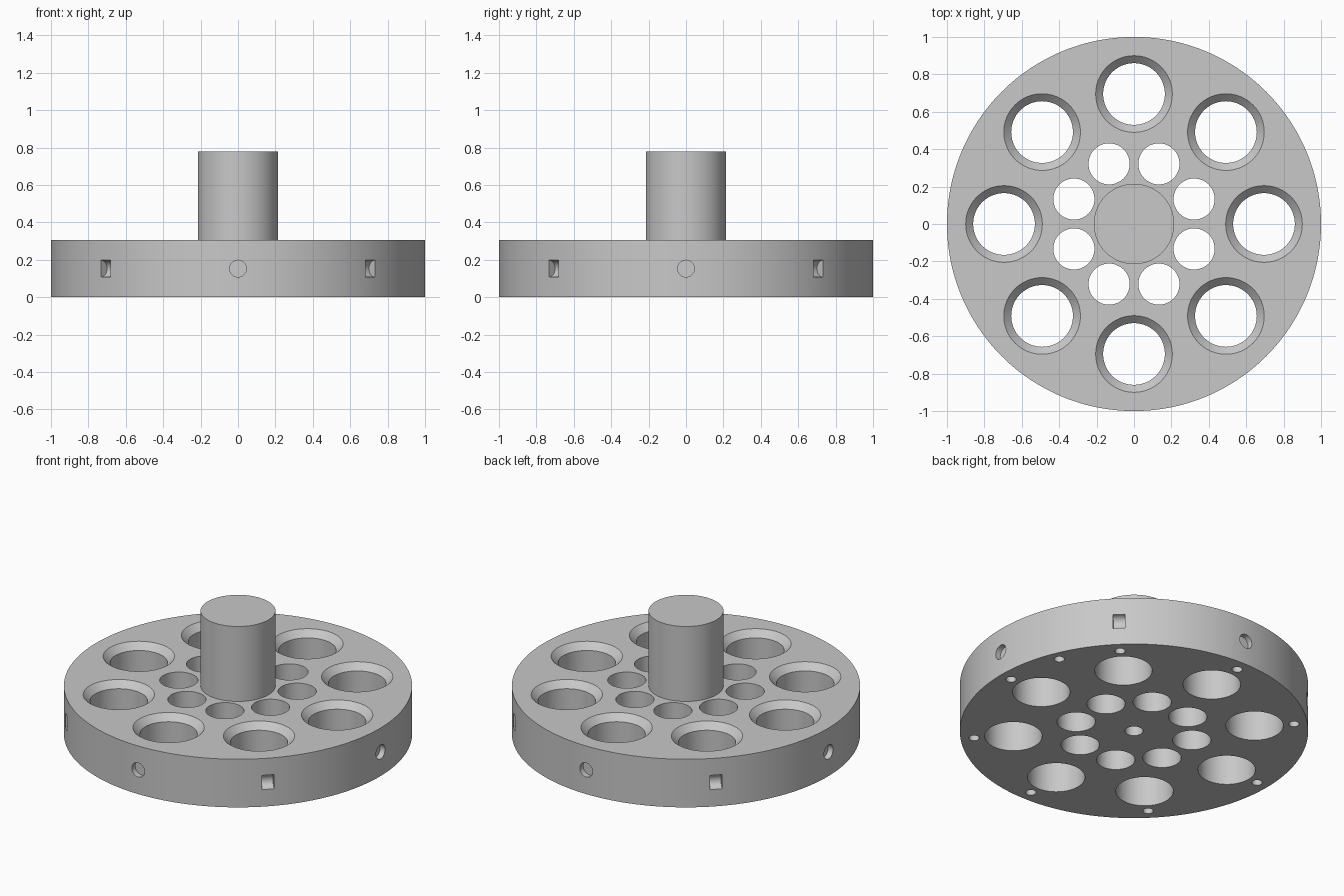
import bpy
import bmesh
from math import pi, sin, cos, radians
from mathutils import Matrix

cube = bpy.data.objects.get("Cube")
if cube:
    bpy.data.objects.remove(cube, do_unlink=True)

DISC_TOP = 0.305
SHAFT_TOP = 0.78
POCKET_Z = 0.153

grey = bpy.data.materials.new("plain grey")
grey.use_nodes = True
grey.diffuse_color = (0.58, 0.58, 0.58, 1)
grey.node_tree.nodes["Principled BSDF"].inputs["Base Color"].default_value = grey.diffuse_color


def lathe(bm, profile, matrix=Matrix(), segments=48):
    """Closed solid turned around z from (radius, height) pairs, bottom to top."""
    rings = []
    for radius, z in profile:
        rings.append([bm.verts.new(matrix @ Matrix.Rotation(2 * pi * i / segments, 4, 'Z')
                                   @ Matrix.Translation((radius, 0, z)).to_translation())
                      for i in range(segments)])
    for low, high in zip(rings, rings[1:]):
        for i in range(segments):
            j = (i + 1) % segments
            bm.faces.new((low[i], low[j], high[j], high[i]))
    bm.faces.new(rings[0][::-1])
    bm.faces.new(rings[-1])


def make_object(name, bm):
    mesh = bpy.data.meshes.new(name)
    bm.normal_update()
    bm.to_mesh(mesh)
    bm.free()
    mesh.materials.append(grey)
    obj = bpy.data.objects.new(name, mesh)
    bpy.context.collection.objects.link(obj)
    return obj


def activate(obj):
    bpy.ops.object.select_all(action='DESELECT')
    obj.select_set(True)
    bpy.context.view_layer.objects.active = obj


def polar(angle, radius, z=0):
    """Frame at a point around the disc, its x axis pointing outwards."""
    return Matrix.Rotation(radians(angle), 4, 'Z') @ Matrix.Translation((radius, 0, z))


# Disc body and central shaft
bm = bmesh.new()
lathe(bm, [(1, 0), (1, DISC_TOP)], segments=192)
disc = make_object("disc", bm)

bm = bmesh.new()
lathe(bm, [(0.215, DISC_TOP - 0.005), (0.215, SHAFT_TOP)], segments=96)
shaft = make_object("shaft", bm)

# All holes gathered in one cutter
bm = bmesh.new()
for k in range(8):
    angle = 45 * k
    # large through hole with chamfered mouth
    lathe(bm, [(0.165, -0.05), (0.165, DISC_TOP - 0.04), (0.215, DISC_TOP + 0.01)],
          polar(angle, 0.695), 64)
    # small through hole of the inner ring
    lathe(bm, [(0.11, -0.05), (0.11, DISC_TOP + 0.05)], polar(angle + 22.5, 0.348))
    # blind rim hole underneath
    lathe(bm, [(0.03, -0.05), (0.03, 0.08)], polar(angle, 0.922), 32)
    # side pocket: radial on the axes, lying along the rim on the diagonals
    turn = Matrix.Rotation(pi / 2, 4, 'X' if k % 2 else 'Y')
    lathe(bm, [(0.045, -0.035), (0.045, 0.035)], polar(angle, 1, POCKET_Z) @ turn, 32)
# single index hole and centre hole underneath
lathe(bm, [(0.03, -0.05), (0.03, 0.08)], polar(22.5, 0.93), 32)
lathe(bm, [(0.052, -0.05), (0.052, 0.2)])
bmesh.ops.recalc_face_normals(bm, faces=bm.faces)
cutter = make_object("hole_cutter", bm)
cutter.hide_render = True

cut = disc.modifiers.new("holes", 'BOOLEAN')
cut.operation = 'DIFFERENCE'
cut.solver = 'EXACT'
cut.object = cutter
activate(disc)
bpy.ops.object.modifier_apply(modifier=cut.name)
bpy.data.objects.remove(cutter, do_unlink=True)

for part in (disc, shaft):
    activate(part)
    bpy.ops.object.shade_smooth_by_angle(angle=radians(30))
